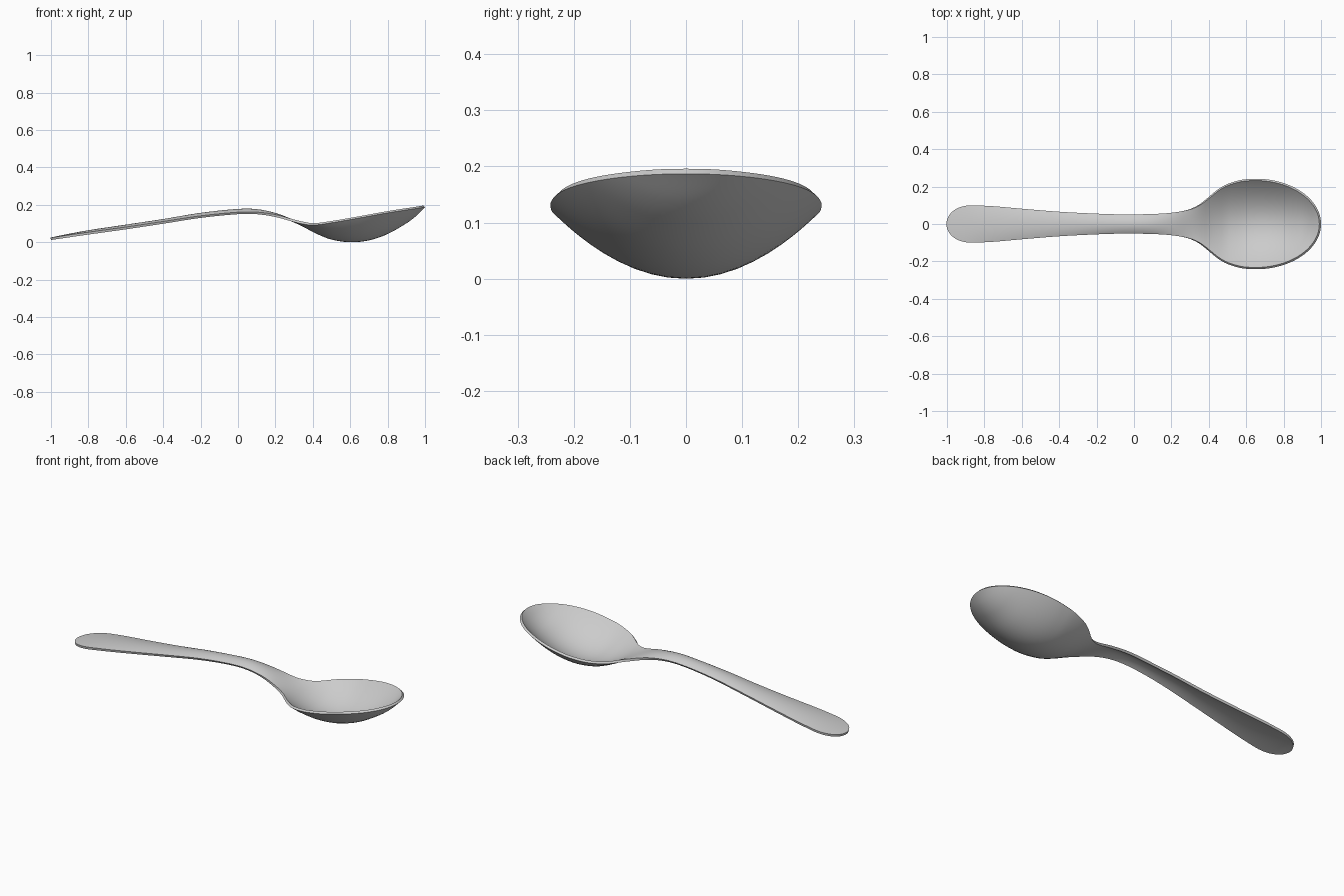
import bpy, bmesh, math

if "Cube" in bpy.data.objects:
    bpy.data.objects.remove(bpy.data.objects["Cube"])

# Profiles along the length: (x, half width), (x, edge height), (x, underside centre height)
WIDTH = [(-.86, .098), (-.75, .092), (-.6, .078), (-.4, .061), (-.2, .049), (-.05, .044),
         (.1, .047), (.2, .057), (.3, .08), (.35, .105), (.4, .145), (.45, .186),
         (.5, .214), (.58, .237), (.65, .242)]
EDGE = [(-1, .012), (-.8, .041), (-.6, .069), (-.4, .099), (-.2, .130), (0, .150),
        (.1, .150), (.2, .135), (.3, .108), (.35, .097), (.4, .091), (.5, .104),
        (.65, .130), (.8, .157), (1, .187)]
CENTRE = [(-1, .012), (-.95, .023), (-.8, .051), (-.6, .081), (-.4, .111), (-.2, .144),
          (0, .165), (.1, .164), (.2, .143), (.3, .105), (.35, .082), (.4, .055),
          (.45, .032), (.5, .014), (.6, 0), (.7, .010), (.8, .044), (.9, .101),
          (.95, .138), (1, .187)]


def smooth(pts, x):
    """Cubic Hermite interpolation through the points."""
    n = len(pts)

    def slope(i):
        a, b = pts[max(i - 1, 0)], pts[min(i + 1, n - 1)]
        return (b[1] - a[1]) / (b[0] - a[0])
    i = max(k for k in range(n - 1) if pts[k][0] <= x or k == 0)
    (x0, y0), (x1, y1) = pts[i], pts[i + 1]
    h = x1 - x0
    t = min(max((x - x0) / h, 0), 1)
    return ((2*t**3 - 3*t*t + 1) * y0 + (t**3 - 2*t*t + t) * h * slope(i)
            + (3*t*t - 2*t**3) * y1 + (t**3 - t*t) * h * slope(i + 1))


def half_width(x):
    if x > .65:                                   # elliptical bowl tip
        return .242 * math.sqrt(max(0, 1 - ((x - .65) / .35) ** 2))
    if x < -.86:                                  # rounded handle end
        return .098 * max(0, 1 - ((-.86 - x) / .14) ** 2.3) ** .5
    return smooth(WIDTH, x)


# Spoon sheet: lofted cross-sections, crowned on the handle and dished in the bowl
N, M = 130, 24
bm = bmesh.new()
rows = []
for i in range(N + 1):
    x = math.sin(math.pi * (i / N - .5))
    w, e, c = half_width(x), smooth(EDGE, x), smooth(CENTRE, x)
    if i in (0, N):
        rows.append([bm.verts.new((x, 0, e))] * (M + 1))
        continue
    row = []
    for j in range(M + 1):
        v = math.sin(math.pi * (j / M - .5))
        row.append(bm.verts.new((x, w * v, c + (e - c) * v * v)))
    rows.append(row)
for a, b in zip(rows, rows[1:]):
    for j in range(M):
        bm.faces.new(list(dict.fromkeys((a[j], b[j], b[j + 1], a[j + 1]))))
mesh = bpy.data.meshes.new("spoon")
bm.to_mesh(mesh)
bm.free()
spoon = bpy.data.objects.new("spoon", mesh)
bpy.context.collection.objects.link(spoon)

# Metal thickness, grown upwards from the underside
sol = spoon.modifiers.new("thickness", "SOLIDIFY")
sol.thickness = .013
sol.offset = 1
bpy.context.view_layer.objects.active = spoon
spoon.select_set(True)
bpy.ops.object.modifier_apply(modifier="thickness")
bpy.ops.object.shade_smooth_by_angle(angle=math.radians(40))
